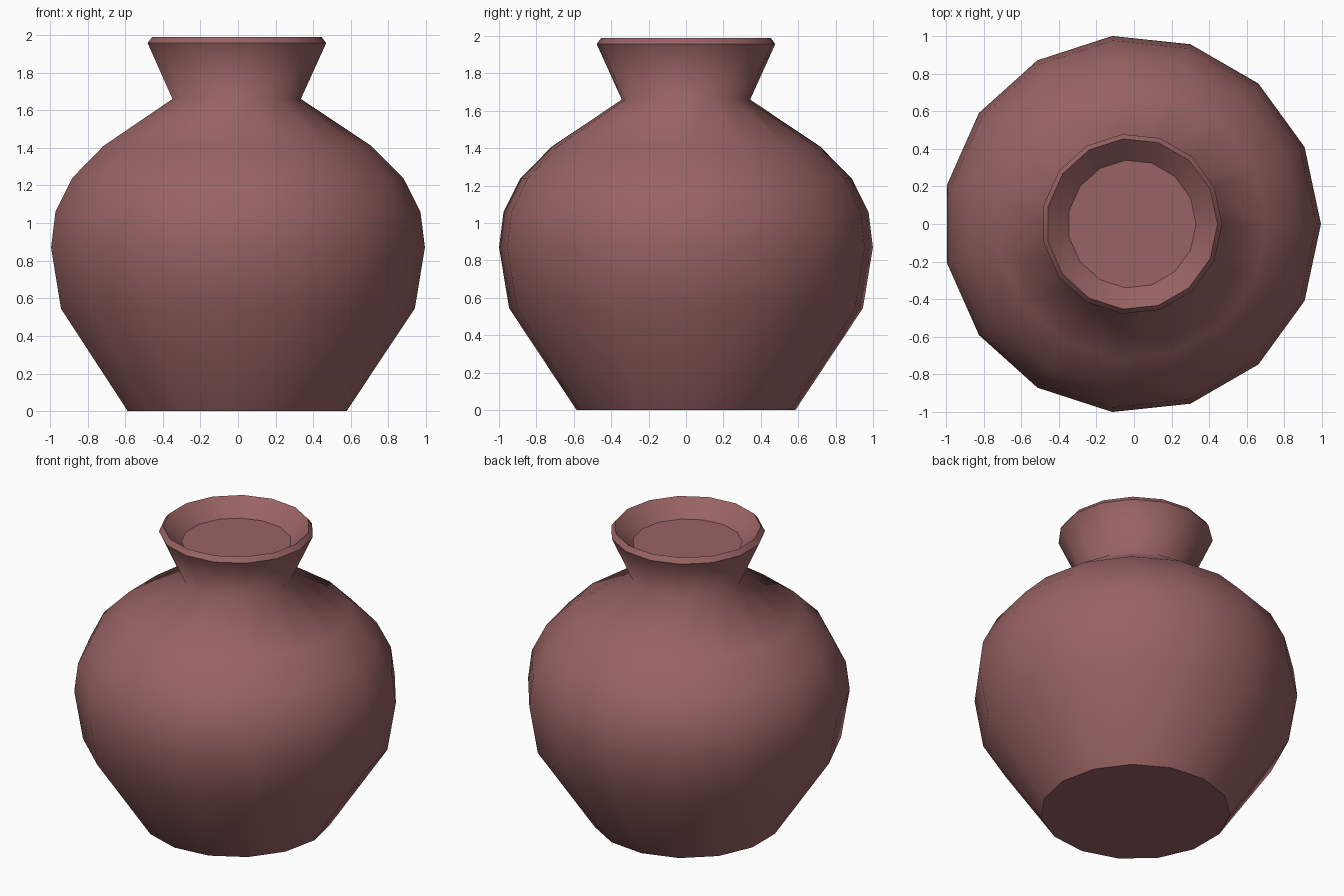
import bpy, bmesh, math
from mathutils import Vector

if "Cube" in bpy.data.objects:
    bpy.data.objects.remove(bpy.data.objects["Cube"])

SIDES = 15
CENTRE_X = -0.011  # odd-sided ring: shift so the bounds are centred

# Profile (radius, height, sharp ring) from base to the plug inside the mouth
PROFILE = [
    (0.588, 0.0, True),
    (0.951, 0.545, False),
    (1.005, 0.87, False),
    (0.981, 1.06, False),
    (0.89, 1.24, False),
    (0.72, 1.41, False),
    (0.345, 1.66, False),
    (0.48, 1.957, True),
    (0.455, 1.99, True),
    (0.341, 1.885, True),
]


def lathe(name, profile, sides):
    """Turn a profile around z, with flat caps on both ends."""
    bm = bmesh.new()
    rings = []
    for r, z, _ in profile:
        angles = [math.tau * i / sides for i in range(sides)]
        rings.append([bm.verts.new((r * math.cos(a) + CENTRE_X, r * math.sin(a), z))
                      for a in angles])
    for low, high in zip(rings, rings[1:]):
        for i in range(sides):
            j = (i + 1) % sides
            bm.faces.new((low[i], low[j], high[j], high[i]))
    bm.faces.new(rings[0][::-1])
    bm.faces.new(rings[-1])
    for f in bm.faces:
        f.smooth = True
    for ring, (_, _, sharp) in zip(rings, profile):
        for i in range(sides):
            bm.edges.get((ring[i], ring[(i + 1) % sides])).smooth = not sharp
    mesh = bpy.data.meshes.new(name)
    bm.to_mesh(mesh)
    bm.free()
    obj = bpy.data.objects.new(name, mesh)
    bpy.context.collection.objects.link(obj)
    return obj


# Clay vase
vase = lathe("vase", PROFILE, SIDES)
clay = bpy.data.materials.new("clay")
clay.diffuse_color = (0.32, 0.125, 0.125, 1)
clay.use_nodes = True
clay.node_tree.nodes["Principled BSDF"].inputs["Base Color"].default_value = clay.diffuse_color
vase.data.materials.append(clay)
